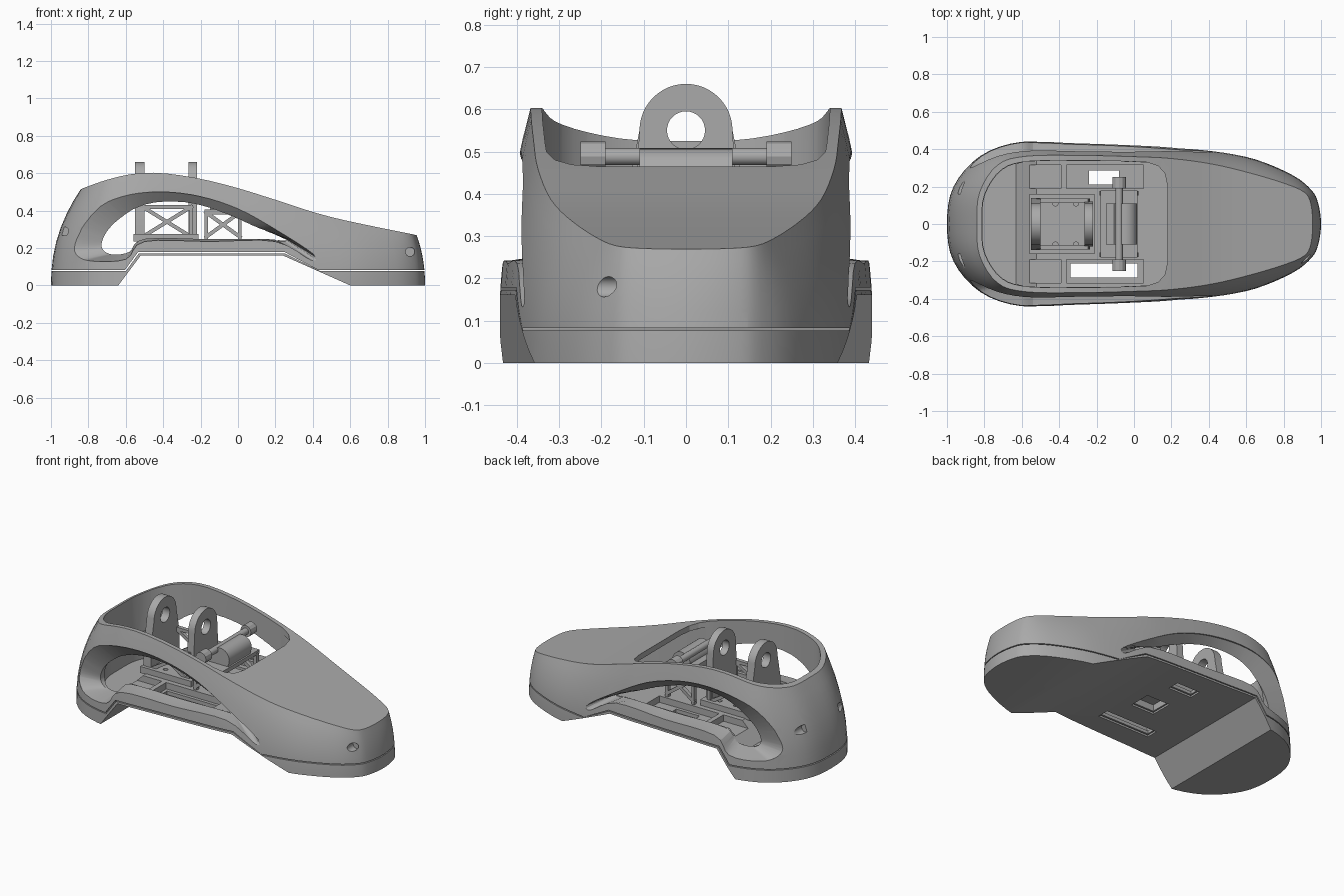
import bpy, bmesh, math
from mathutils import Vector

cube = bpy.data.objects.get("Cube")
if cube:
    bpy.data.objects.remove(cube, do_unlink=True)

grey = bpy.data.materials.new("plain_grey")
grey.use_nodes = True
grey.diffuse_color = (0.4, 0.4, 0.4, 1)
grey.node_tree.nodes["Principled BSDF"].inputs["Base Color"].default_value = grey.diffuse_color


# ---- helpers ----
def spline(points, steps, closed=True):
    """Smooth curve through points of any dimension."""
    pts = [Vector(p) for p in points]
    n = len(pts)
    get = lambda i: pts[i % n] if closed else pts[max(0, min(n - 1, i))]
    out = []
    for i in range(n if closed else n - 1):
        a, b, c, d = (get(i + k) for k in (-1, 0, 1, 2))
        for s in range(steps):
            t = s / steps
            out.append(b + (c - a) * (t / 2) + (a * 2 - b * 5 + c * 4 - d) * (t * t / 2)
                       + (b * 3 - a - c * 3 + d) * (t ** 3 / 2))
    if not closed:
        out.append(pts[-1])
    return out


def interp(curve, x):
    for (xa, ya), (xb, yb) in zip(curve, curve[1:]):
        if x <= xb:
            return ya + (yb - ya) * max(0, x - xa) / max(xb - xa, 1e-6)
    return curve[-1][1]


def loft(name, rings, strip=False):
    """Solid through rings of equal length; strip caps pair mirrored points."""
    bm = bmesh.new()
    vs = [[bm.verts.new(p) for p in ring] for ring in rings]
    n = len(vs[0])
    for lo, hi in zip(vs, vs[1:]):
        for i in range(n):
            j = (i + 1) % n
            bm.faces.new((lo[i], lo[j], hi[j], hi[i]))
    bm.faces.new(vs[0])
    if strip:
        top = vs[-1]
        for i in range(n // 2):
            face = [top[i], top[i + 1], top[n - i - 1], top[(n - i) % n]]
            bm.faces.new(list(dict.fromkeys(face)))
    else:
        bm.faces.new(vs[-1])
    bmesh.ops.recalc_face_normals(bm, faces=bm.faces)
    mesh = bpy.data.meshes.new(name)
    bm.to_mesh(mesh)
    bm.free()
    mesh.materials.append(grey)
    obj = bpy.data.objects.new(name, mesh)
    bpy.context.scene.collection.objects.link(obj)
    return obj


def prism(name, outline, axis, lo, hi):
    place = {"x": lambda a, b, h: (h, a, b), "y": lambda a, b, h: (a, h, b),
             "z": lambda a, b, h: (a, b, h)}[axis]
    return loft(name, [[place(p[0], p[1], h) for p in outline] for h in (lo, hi)])


def box(name, x, y, z):
    return prism(name, [(x[0], y[0]), (x[1], y[0]), (x[1], y[1]), (x[0], y[1])], "z", *z)


def rod(name, a, b, radius, axis, lo, hi, sides=32):
    ring = [(a + radius * math.cos(k * math.tau / sides),
             b + radius * math.sin(k * math.tau / sides)) for k in range(sides)]
    return prism(name, ring, axis, lo, hi)


def combine(obj, tools, operation="DIFFERENCE"):
    for tool in tools:
        mod = obj.modifiers.new("cut", "BOOLEAN")
        mod.operation, mod.solver, mod.object = operation, "EXACT", tool
    bpy.context.view_layer.update()
    result = obj.evaluated_get(bpy.context.evaluated_depsgraph_get())
    mesh = bpy.data.meshes.new_from_object(result)
    obj.modifiers.clear()
    obj.data = mesh
    for tool in tools:
        bpy.data.objects.remove(tool, do_unlink=True)
    return obj


# ---- foot outline: lower x, lower y, rim x, rim y from heel to toe ----
half = [(-1, 0, -.84, 0), (-.965, .2, -.825, .17), (-.82, .365, -.73, .315),
        (-.6, .44, -.58, .362), (-.3, .435, -.3, .367), (0, .425, 0, .36),
        (.2, .415, .2, .35), (.43, .39, .42, .32), (.65, .345, .63, .27),
        (.85, .26, .81, .215), (.95, .18, .91, .17), (.985, .11, .945, .11), (1, 0, .955, 0)]
loop = spline(half + [(a, -b, c, -d) for a, b, c, d in half[-2:0:-1]], 4)
width = [(p[0], p[1]) for p in loop[:len(loop) // 2 + 1]]
crest = [tuple(p) for p in spline([(-1, .45), (-.84, .515), (-.7, .565), (-.55, .598), (-.4, .6),
         (-.2, .57), (0, .52), (.2, .458), (.5, .365), (.95, .27), (1.05, .25)], 5, False)]


def foot_solid(name):
    rings = []
    for u in (0, .15, .3, .45, .6, .75, .88, 1):
        f = u ** 2.2
        rings.append([(a + (c - a) * f, b + (d - b) * f, u * interp(crest, c)) for a, b, c, d in loop])
    return loft(name, rings, True)


# ---- upper shell: hollow, open on top, with a flared window each side ----
inner = [(c * .965, d * .92) for a, b, c, d in loop]
cavity = loft("cavity", [[(x, y, -.1) for x, y in inner],
                         [(x, y, interp(crest, x) - .035) for x, y in inner]], True)
front_edge = [(.07, .33), (.13, .31), (.165, .27), (.18, .2)]
back = [(c * .968, d * .926) for a, b, c, d in loop if c < .04]
upper = [p for p in back if p[1] >= 0]
opening = upper + front_edge + [(x, -y) for x, y in front_edge[::-1] + upper[:0:-1]]
opening = prism("opening", opening, "z", .3, 1)
underside = prism("underside", [(-1.1, -.1), (1.1, -.1), (1.1, .082), (.43, .082), (.25, .178),
                  (-.535, .178), (-.605, .082), (-1.1, .082)], "y", -1, 1)

# outer x, outer z, inner x, inner z around the window
window = spline([(-.88, .22, -.73, .22), (-.83, .34, -.7, .29), (-.73, .43, -.63, .36),
                 (-.58, .485, -.54, .41), (-.4, .5, -.42, .435), (-.2, .475, -.25, .425),
                 (0, .41, -.08, .375), (.2, .3, .08, .315), (.4, .17, .23, .265),
                 (.39, .135, .225, .25), (.2, .235, .12, .25), (-.15, .235, -.15, .25),
                 (-.5, .235, -.5, .25), (-.6, .14, -.58, .18), (-.78, .13, -.66, .165),
                 (-.86, .16, -.71, .18)], 4)
windows = []
for side in (-1, 1):
    rings = [[(c, side * .18, d) for a, b, c, d in window],
             [(c, side * .75 * interp(width, c), d) for a, b, c, d in window],
             [(a, side * (1.02 - .3 * b) * interp(width, a), b) for a, b, c, d in window],
             [(a, side * .6, b) for a, b, c, d in window]]
    windows.append(loft("window", rings))
screws = [rod("screw", .92, .18, .024, "y", -.3, -.15),
          rod("screw", -.93, .29, .024, "y", .16, .4),
          rod("screw", -.93, .29, .024, "y", -.4, -.16)]
combine(foot_solid("upper_shell"), [cavity, opening, underside] + windows + screws)


# ---- arched sole and inner floor, pierced by slots ----
def slots():
    return [box("slot", (-.34, .02), (-.285, -.21), (-.1, .5)),
            box("slot", (-.24, -.08), (.21, .285), (-.1, .5)),
            box("pocket", (-.2, -.04), (-.07, .07), (-.1, .22))]


sole_band = prism("band", [(-1.1, -.1), (-.715, -.1), (-.52, .16), (.24, .16), (.825, -.1),
                  (1.1, -.1), (1.1, .076), (.44, .076), (.25, .172), (-.53, .172),
                  (-.6, .076), (-1.1, .076)], "y", -1, 1)
sole = combine(foot_solid("sole"), [sole_band], "INTERSECT")
combine(sole, slots())

floor = prism("inner_floor", [(-.85, .085), (-.615, .085), (-.535, .18), (.25, .18), (.43, .085),
              (.85, .085), (.85, .12), (.46, .12), (.25, .24), (-.52, .24), (-.63, .13),
              (-.85, .13)], "y", -1, 1)
combine(floor, [prism("trim", [(x * 1.01, y * 1.01) for x, y in inner], "z", -.1, .5)], "INTERSECT")
cells = [box("cell", x, sorted((s * .19, s * .315)), (.2, .5))
         for s in (-1, 1) for x in ((-.58, -.39), (-.36, .05))]
combine(floor, slots() + cells)

# ---- ankle bracket: drilled plate, two round-topped lugs ----
holes = [rod("hole", x, y, .014, "z", .2, .4, 16) for x in (-.42, -.31) for y in (-.11, .11)]
combine(box("bracket_plate", (-.56, -.21), (-.16, .16), (.235, .275)), holes)
for name, lo, hi, foot in (("rear_lug", -.55, -.5, .14), ("front_lug", -.265, -.22, .12)):
    arc = [(.11 * math.cos(k * math.pi / 24), .55 + .11 * math.sin(k * math.pi / 24)) for k in range(25)]
    lug = prism(name, arc + [(-foot, .4), (-foot, .25), (foot, .25), (foot, .4)], "x", lo, hi)
    combine(lug, [rod("bore", 0, .55, .045, "x", -1, 1)])


# ---- crossed truss panels below the bracket and the crossbar ----
def strut(name, a, b, y, thick=.02):
    a, b = Vector(a), Vector(b)
    d = (b - a).normalized() * thick / 2
    n = Vector((-d.y, d.x))
    prism(name, [a - d + n, a - d - n, b + d - n, b + d + n], "y", y - .012, y + .012)


for x0, x1, top, depth in ((-.51, -.25, .42, .125), (-.17, .01, .39, .165)):
    for y in (-depth, depth):
        for a, b in (((x0, .26), (x1, top)), ((x0, top), (x1, .26)), ((x0, top), (x1, top)),
                     ((x0, .25), (x0, top)), ((x1, .25), (x1, top))):
            strut("truss_strut", a, b, y)

# ---- crossbar saddle, barrel and rod ends ----
box("saddle", (-.18, .02), (-.18, .18), (.38, .405))
box("barrel_block", (-.15, .01), (-.11, .11), (.4, .45))
rod("crossbar_barrel", -.045, .445, .062, "y", -.11, .11)
rod("crossbar_pin", -.08, .488, .02, "y", -.25, .25)
for s in (-1, 1):
    rod("rod_end", -.08, .488, .036, "y", *sorted((s * .19, s * .25)), 12)

# ---- shading ----
bpy.ops.object.select_all(action="DESELECT")
for obj in bpy.context.scene.objects:
    if obj.type == "MESH":
        obj.select_set(True)
        bpy.context.view_layer.objects.active = obj
bpy.ops.object.shade_smooth_by_angle(angle=math.radians(28))
